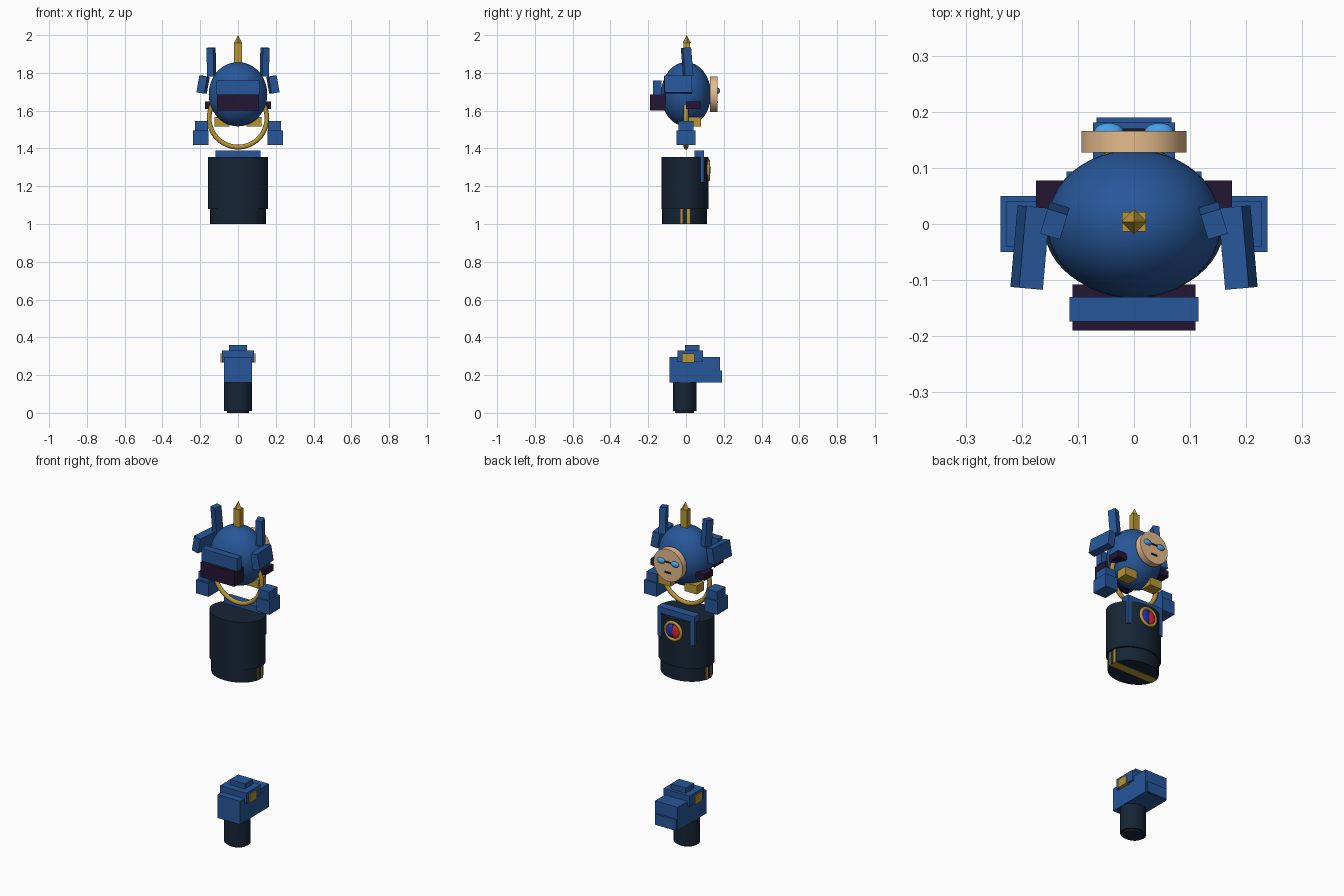
import bpy
from math import radians

if "Cube" in bpy.data.objects:
    bpy.data.objects.remove(bpy.data.objects["Cube"])

COLORS = {
    "blue": (0.02, 0.095, 0.32), "navy": (0.008, 0.018, 0.035),
    "gold": (0.48, 0.30, 0.035), "skin": (0.78, 0.50, 0.26),
    "purple": (0.018, 0.008, 0.035), "sky": (0.06, 0.36, 0.85),
    "red": (0.7, 0.02, 0.02), "royal": (0.02, 0.03, 0.55), "black": (0.01, 0.01, 0.01),
}
MATS = {}
for key, c in COLORS.items():
    MATS[key] = bpy.data.materials.new(key)
    MATS[key].diffuse_color = (*c, 1)


def finish(name, color, scale=(1, 1, 1), rot=(0, 0, 0), smooth=False):
    o = bpy.context.object
    o.name = name
    o.scale = scale
    o.rotation_euler = [radians(a) for a in rot]
    o.data.materials.append(MATS[color])
    bpy.ops.object.transform_apply(location=False, rotation=True, scale=True)
    if smooth:
        bpy.ops.object.shade_smooth_by_angle(angle=radians(40))
    return o


def box(name, color, loc, size, rot=(0, 0, 0)):
    bpy.ops.mesh.primitive_cube_add(size=1, location=loc)
    return finish(name, color, size, rot)


def ball(name, color, loc, radii):
    bpy.ops.mesh.primitive_uv_sphere_add(segments=48, ring_count=24, radius=1, location=loc)
    return finish(name, color, radii, smooth=True)


def drum(name, color, loc, rx, ry, depth, rot=(0, 0, 0)):
    bpy.ops.mesh.primitive_cylinder_add(vertices=48, radius=1, depth=1, location=loc)
    return finish(name, color, (rx, ry, depth), rot, True)


def ring(name, color, loc, major, minor):
    bpy.ops.mesh.primitive_torus_add(major_segments=48, minor_segments=12,
                                     major_radius=major, minor_radius=minor, location=loc)
    return finish(name, color, rot=(90, 0, 0), smooth=True)


# Helmet with crest
ball("helmet", "blue", (0, 0, 1.687), (0.155, 0.132, 0.17))
box("crest_post", "gold", (0, 0.004, 1.895), (0.042, 0.034, 0.126))
bpy.ops.mesh.primitive_cone_add(vertices=4, radius1=0.022, depth=0.042, location=(0, 0.004, 1.979))
finish("crest_tip", "gold")

# Face disc, eyes and mouth
drum("face", "skin", (0, 0.1465, 1.687), 0.094, 0.094, 0.038, (90, 0, 0))
box("eye_bridge", "black", (0, 0.166, 1.706), (0.04, 0.008, 0.008))
box("mouth", "black", (0, 0.166, 1.645), (0.04, 0.008, 0.009))

# Front visor and brow
box("visor", "purple", (0, -0.149, 1.643), (0.22, 0.082, 0.086))
box("brow", "blue", (0, -0.152, 1.722), (0.23, 0.043, 0.074))

# Collar ring
ring("collar_ring", "gold", (0, 0, 1.56), 0.153, 0.0125)

# Mirrored head and shoulder parts
for s, side in ((-1, "left"), (1, "right")):
    ball("eye_" + side, "sky", (s * 0.045, 0.164, 1.705), (0.026, 0.016, 0.017))
    box("horn_" + side, "blue", (s * 0.141, 0.006, 1.858), (0.037, 0.046, 0.152), (5, 0, s * 17))
    box("side_fin_" + side, "blue", (s * 0.185, -0.042, 1.738), (0.043, 0.146, 0.09),
        (0, -s * 10, s * 5))
    box("ear_" + side, "purple", (s * 0.145, 0.039, 1.629), (0.06, 0.077, 0.038))
    box("chin_guard_" + side, "gold", (s * 0.085, 0.045, 1.542), (0.08, 0.068, 0.05))
    box("shoulder_" + side, "blue", (s * 0.197, 0, 1.456), (0.082, 0.1, 0.078))
    box("shoulder_cap_" + side, "blue", (s * 0.194, 0, 1.519), (0.068, 0.08, 0.05))

# Torso with belt
drum("torso", "navy", (0, -0.005, 1.2175), 0.16, 0.124, 0.275)
drum("waist", "navy", (0, -0.007, 1.04), 0.147, 0.119, 0.08)
box("belt_bar", "gold", (0, -0.003, 1.039), (0.292, 0.05, 0.08))
box("chest_plate", "blue", (0, 0.069, 1.305), (0.24, 0.05, 0.17))

# Chest badge
ring("badge_ring", "gold", (0, 0.118, 1.285), 0.05, 0.009)
ball("badge_red", "red", (-0.017, 0.116, 1.285), (0.03, 0.014, 0.04))
ball("badge_blue", "royal", (0.017, 0.116, 1.285), (0.03, 0.014, 0.04))

# Lower pedestal block
drum("sole", "navy", (0, -0.007, 0.01), 0.058, 0.05, 0.02)
drum("pedestal", "navy", (0, -0.007, 0.086), 0.073, 0.063, 0.152)
box("block", "blue", (0, 0.047, 0.228), (0.146, 0.268, 0.136))
box("block_toe", "blue", (0, 0.145, 0.193), (0.134, 0.09, 0.064))
box("block_cap", "blue", (0, 0.022, 0.3), (0.17, 0.134, 0.06))
box("block_top", "blue", (0, 0.033, 0.34), (0.096, 0.076, 0.04))
box("side_knobs", "gold", (0, 0.012, 0.29), (0.186, 0.065, 0.048))

for m in bpy.data.materials:
    if m.users and not m.is_grease_pencil:
        m.use_nodes = True
        m.node_tree.nodes["Principled BSDF"].inputs["Base Color"].default_value = m.diffuse_color
